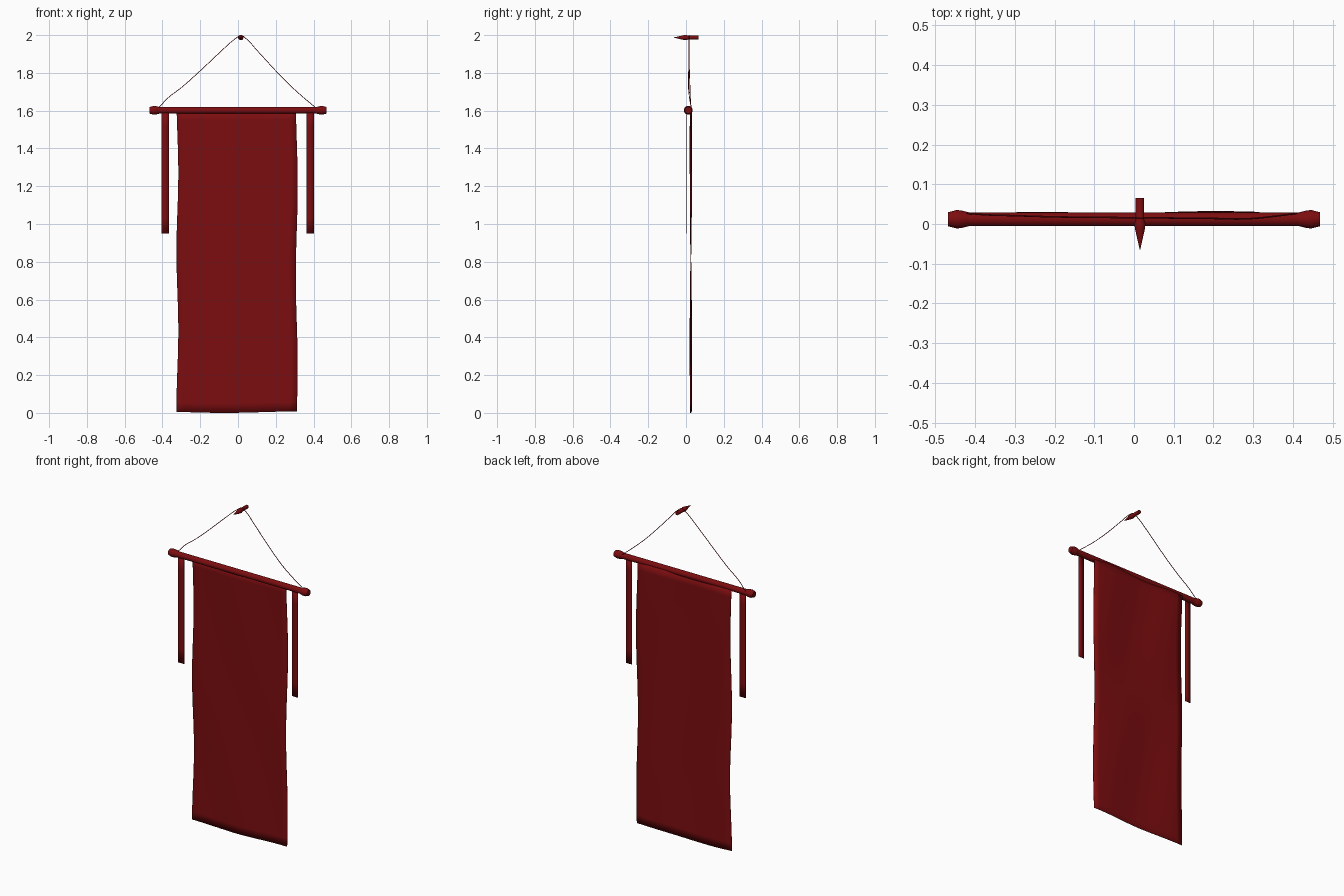
import bpy, bmesh, math
from mathutils import Vector

cube = bpy.data.objects.get("Cube")
if cube:
    bpy.data.objects.remove(cube, do_unlink=True)

red = bpy.data.materials.new("deep red")
red.use_nodes = True
colour = (0.20, 0.004, 0.005, 1)
red.diffuse_color = colour
red.node_tree.nodes["Principled BSDF"].inputs["Base Color"].default_value = colour


def finish(name, bm, smooth=True):
    bmesh.ops.recalc_face_normals(bm, faces=bm.faces)
    mesh = bpy.data.meshes.new(name)
    bm.to_mesh(mesh)
    bm.free()
    mesh.materials.append(red)
    obj = bpy.data.objects.new(name, mesh)
    bpy.context.collection.objects.link(obj)
    if smooth:
        bpy.ops.object.select_all(action="DESELECT")
        obj.select_set(True)
        bpy.context.view_layer.objects.active = obj
        bpy.ops.object.shade_smooth_by_angle(angle=math.radians(35))
    return obj


def turned(name, origin, axis, profile, sides=12):
    """Closed turned shape: profile holds (distance along axis, radius)."""
    bm = bmesh.new()
    axis = Vector(axis)
    u = axis.orthogonal().normalized()
    v = axis.cross(u)
    rings = []
    for d, r in profile:
        centre = Vector(origin) + axis * d
        angles = [math.tau * i / sides for i in range(sides)]
        rings.append([bm.verts.new(centre + r * (u * math.cos(a) + v * math.sin(a)))
                      for a in angles])
    for low, high in zip(rings, rings[1:]):
        for i in range(sides):
            j = (i + 1) % sides
            bm.faces.new((low[i], low[j], high[j], high[i]))
    bm.faces.new(rings[0])
    bm.faces.new(rings[-1])
    return finish(name, bm)


def sheet(name, shape, columns, rows):
    """Cloth grid; shape maps (s, t) in 0..1 to a point."""
    bm = bmesh.new()
    grid = [[bm.verts.new(shape(i / columns, j / rows)) for i in range(columns + 1)]
            for j in range(rows + 1)]
    for a, b in zip(grid, grid[1:]):
        for i in range(columns):
            bm.faces.new((a[i], a[i + 1], b[i + 1], b[i]))
    return finish(name, bm)


def thicken(obj, amount):
    mod = obj.modifiers.new("Thickness", "SOLIDIFY")
    mod.thickness = amount
    mod.offset = 0


# Hanging rod with a flared knob at each end
ROD = (0, 0.012, 1.602)
turned("rod", ROD, (1, 0, 0), [(-0.42, 0.018), (0.42, 0.018)])
for side, x in (("right", -1), ("left", 1)):
    turned(side + "_knob", ROD, (x, 0, 0),
           [(0.408, 0.016), (0.435, 0.023), (0.447, 0.024), (0.469, 0.018)])


# Softly rippled banner cloth with wavering side edges
def banner_shape(s, t):
    z = 1.6 * t
    left = -0.321 - 0.005 * math.cos(7.5 * (z - 0.85))
    right = 0.311 + 0.005 * math.cos(6.5 * (z - 1.2))
    x = left + (right - left) * s
    y = 0.024 + 0.005 * math.sin(9 * s + 2.5 * z) * math.sin(3 * z + 0.6) + 0.003 * s
    hem = 0.004 * (1 - math.cos(5 * (s - 0.4))) * (1 - t)
    return x, y, z + hem


thicken(sheet("banner", banner_shape, 16, 32), 0.002)

# Narrow side ribbons
for side, centre in (("right", -0.385), ("left", 0.382)):
    ribbon = sheet(side + "_ribbon",
                   lambda s, t: (centre + 0.04 * (s - 0.5), 0.003, 0.95 + 0.65 * t), 1, 8)
    thicken(ribbon, 0.002)

# Wall peg: blunt shaft with a flared, pointed front
turned("peg", (0.015, 0, 1.987), (0, 1, 0),
       [(-0.064, 0.0008), (-0.012, 0.013), (0.0, 0.0145), (0.012, 0.011), (0.066, 0.011)])

# Slack cord looped over the peg
path = [(-0.42, 0.027, 1.615), (-0.37, 0.023, 1.668), (-0.3, 0.021, 1.722),
        (-0.2, 0.018, 1.811), (-0.1, 0.017, 1.905), (-0.01, 0.016, 1.984),
        (0.015, 0.016, 1.998), (0.04, 0.016, 1.984), (0.1, 0.015, 1.92),
        (0.2, 0.014, 1.811), (0.28, 0.013, 1.73), (0.35, 0.019, 1.667),
        (0.41, 0.027, 1.617)]
curve = bpy.data.curves.new("cord", "CURVE")
curve.dimensions = "3D"
curve.bevel_depth = 0.002
curve.bevel_resolution = 1
curve.resolution_u = 4
curve.use_fill_caps = True
spline = curve.splines.new("BEZIER")
spline.bezier_points.add(len(path) - 1)
for point, co in zip(spline.bezier_points, path):
    point.co = co
    point.handle_left_type = point.handle_right_type = "AUTO"
curve.materials.append(red)
bpy.context.collection.objects.link(bpy.data.objects.new("cord", curve))
